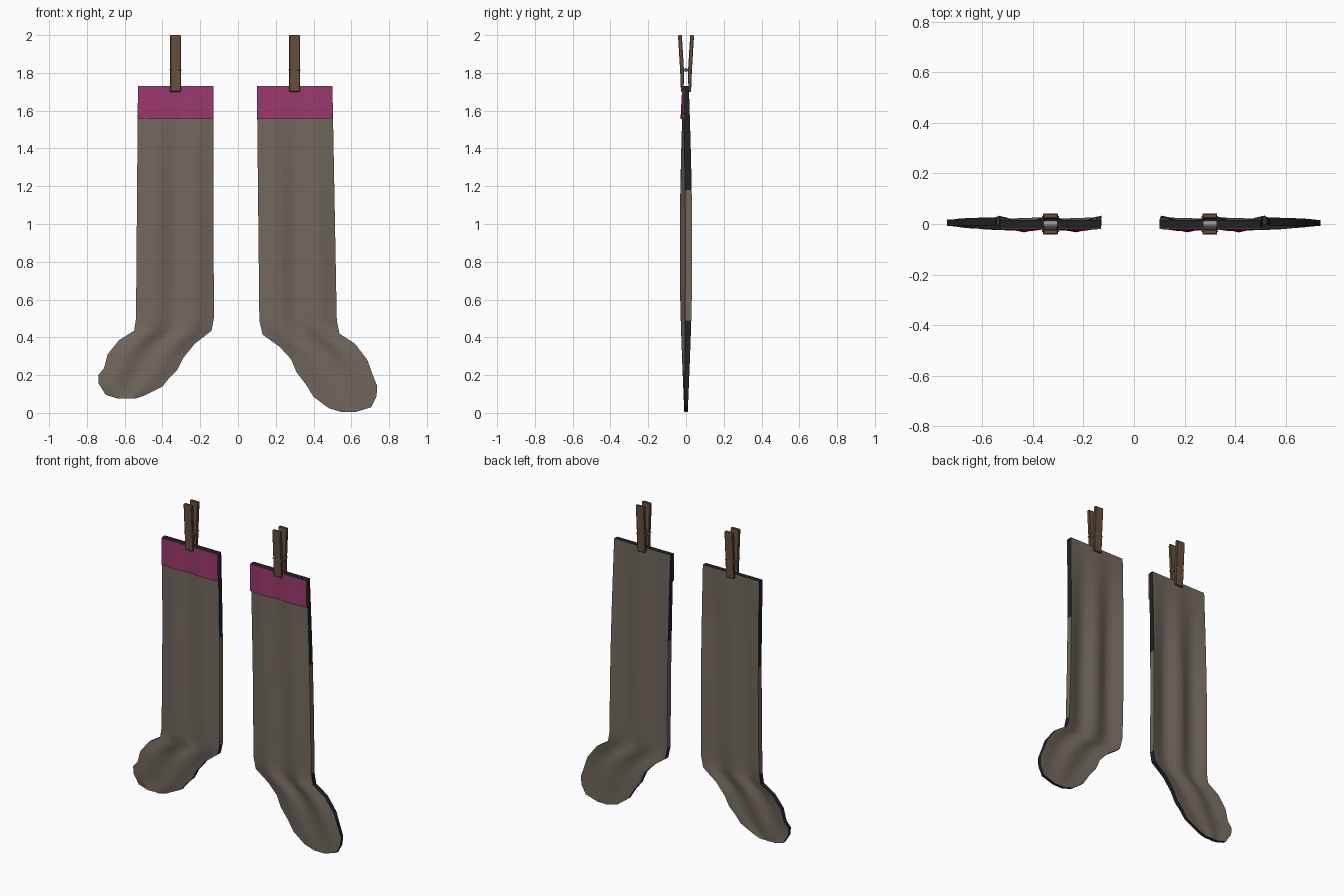
import bpy, bmesh, math

if "Cube" in bpy.data.objects:
    bpy.data.objects.remove(bpy.data.objects["Cube"])


def mat(name, rgb):
    m = bpy.data.materials.new(name)
    m.diffuse_color = (*rgb, 1)
    m.use_nodes = True
    m.node_tree.nodes["Principled BSDF"].inputs["Base Color"].default_value = m.diffuse_color
    return m


KNIT = mat("knit", (0.165, 0.138, 0.11))
RIM = mat("dark_rim", (0.015, 0.016, 0.018))
PINK = mat("cuff_pink", (0.32, 0.04, 0.15))
WOOD = mat("wood", (0.14, 0.082, 0.05))
METAL = mat("metal", (0.3, 0.3, 0.3))
TOP, COLS = 1.73, 12


def make_object(name, bm, mats, angle=None):
    bmesh.ops.recalc_face_normals(bm, faces=bm.faces)
    me = bpy.data.meshes.new(name)
    bm.to_mesh(me)
    bm.free()
    for m in mats:
        me.materials.append(m)
    ob = bpy.data.objects.new(name, me)
    bpy.context.collection.objects.link(ob)
    if angle:
        bpy.ops.object.select_all(action='DESELECT')
        ob.select_set(True)
        bpy.context.view_layer.objects.active = ob
        bpy.ops.object.shade_smooth_by_angle(angle=math.radians(angle))
    return ob


def lerp(a, b, t):
    return a + (b - a) * t


# Wavy cloth: the middle sags back, both sides belly forward
def cloth_y(u, z):
    s = math.sin(math.pi * min(max(z / TOP, 0), 1))
    wave = -0.015 * s * math.cos(4 * math.pi * (u - 0.25))
    half = 0.009 + 0.006 * min(z / 0.6, 1) + 0.003 * s
    return wave, half


# Closed slab over rows of (left x, left z, right x, right z)
def slab(name, rows, ys, mats, dark=None):
    bm = bmesh.new()
    sides = [[], []]
    for xl, zl, xr, zr in rows:
        line = [[], []]
        for c in range(COLS + 1):
            u = c / COLS
            x, z = lerp(xl, xr, u), lerp(zl, zr, u)
            for k, y in enumerate(ys(u, z)):
                line[k].append(bm.verts.new((x, y, z)))
        sides[0].append(line[0])
        sides[1].append(line[1])
    n = len(rows)
    for g in sides:
        for r in range(n - 1):
            for c in range(COLS):
                bm.faces.new((g[r][c], g[r][c + 1], g[r + 1][c + 1], g[r + 1][c]))
    loop = ([(0, c) for c in range(COLS)] + [(r, COLS) for r in range(n - 1)]
            + [(n - 1, c) for c in range(COLS, 0, -1)] + [(r, 0) for r in range(n - 1, 0, -1)])
    for (a, b), (c, d) in zip(loop, loop[1:] + loop[:1]):
        f = bm.faces.new((sides[0][a][b], sides[0][c][d], sides[1][c][d], sides[1][a][b]))
        if dark and dark(f.calc_center_median().z):
            f.material_index = 1
    return make_object(name, bm, mats, 40)


def shaft_rows(top, ankle, n=9):
    return [tuple(lerp(a, b, i / n) for a, b in zip(top, ankle)) for i in range(n + 1)]


def sock(side, top, ankle, foot):
    rows = shaft_rows(top, ankle) + foot

    def body(u, z):
        w, h = cloth_y(u, z)
        return w - h, w + h

    def band(u, z):
        w, h = cloth_y(u, z)
        return w - h - 0.005 - 0.02 * (TOP - z), w - h + 0.002

    slab(side + "_sock", rows, body, [KNIT, RIM], lambda z: z > 1.2 or z < 0.5)
    xl, xr = top[0], top[2]
    slab(side + "_cuff", [(xl, z, xr, z) for z in (TOP - 0.004, 1.64, 1.555)], band, [PINK])


# Clothespin: two mirrored wooden legs with a spring between them
def clothespin(side, x):
    prof = [(-0.014, 1.70), (-0.027, 1.70), (-0.031, 1.81), (-0.042, 1.99), (-0.040, 2.0),
            (-0.022, 2.0), (-0.010, 1.80), (-0.012, 1.74)]
    for part, s in (("front", 1), ("back", -1)):
        bm = bmesh.new()
        f = bm.faces.new([bm.verts.new((x - 0.029, s * y, z)) for y, z in prof])
        r = bmesh.ops.extrude_face_region(bm, geom=[f])
        bmesh.ops.translate(bm, vec=(0.058, 0, 0),
                            verts=[v for v in r["geom"] if isinstance(v, bmesh.types.BMVert)])
        ob = make_object(f"{side}_pin_{part}_leg", bm, [WOOD])
        b = ob.modifiers.new("bevel", 'BEVEL')
        b.width = 0.003
        b.segments = 1
    # Spring coil
    bpy.ops.mesh.primitive_cylinder_add(vertices=12, radius=0.011, depth=0.056,
                                        location=(x, 0, 1.815), rotation=(0, math.pi / 2, 0))
    coil = bpy.context.object
    coil.name = side + "_pin_spring"
    coil.data.materials.append(METAL)
    # Spring wire wrapped around the legs
    cu = bpy.data.curves.new(side + "_pin_wire", 'CURVE')
    cu.dimensions = '3D'
    cu.bevel_depth = 0.0025
    cu.bevel_resolution = 1
    sp = cu.splines.new('POLY')
    sp.points.add(3)
    for p, (sx, sy) in zip(sp.points, ((-1, -1), (1, -1), (1, 1), (-1, 1))):
        p.co = (x + sx * 0.031, sy * 0.030, 1.815, 1)
    sp.use_cyclic_u = True
    cu.materials.append(METAL)
    bpy.context.collection.objects.link(bpy.data.objects.new(side + "_pin_wire", cu))


sock("left", (-0.53, TOP, -0.13, TOP), (-0.54, 0.50, -0.128, 0.50), [
    (-0.55, 0.435, -0.14, 0.435), (-0.63, 0.385, -0.23, 0.365), (-0.69, 0.31, -0.29, 0.29),
    (-0.71, 0.235, -0.32, 0.23), (-0.74, 0.20, -0.36, 0.19), (-0.738, 0.155, -0.40, 0.14),
    (-0.70, 0.095, -0.50, 0.09), (-0.64, 0.077, -0.54, 0.077)])
sock("right", (0.10, TOP, 0.50, TOP), (0.113, 0.49, 0.523, 0.49), [
    (0.13, 0.415, 0.537, 0.42), (0.22, 0.35, 0.62, 0.365), (0.28, 0.285, 0.685, 0.28),
    (0.31, 0.215, 0.71, 0.21), (0.36, 0.15, 0.737, 0.14), (0.40, 0.085, 0.733, 0.085),
    (0.48, 0.025, 0.705, 0.03), (0.55, 0.004, 0.62, 0.004)])
clothespin("left", -0.33)
clothespin("right", 0.30)
